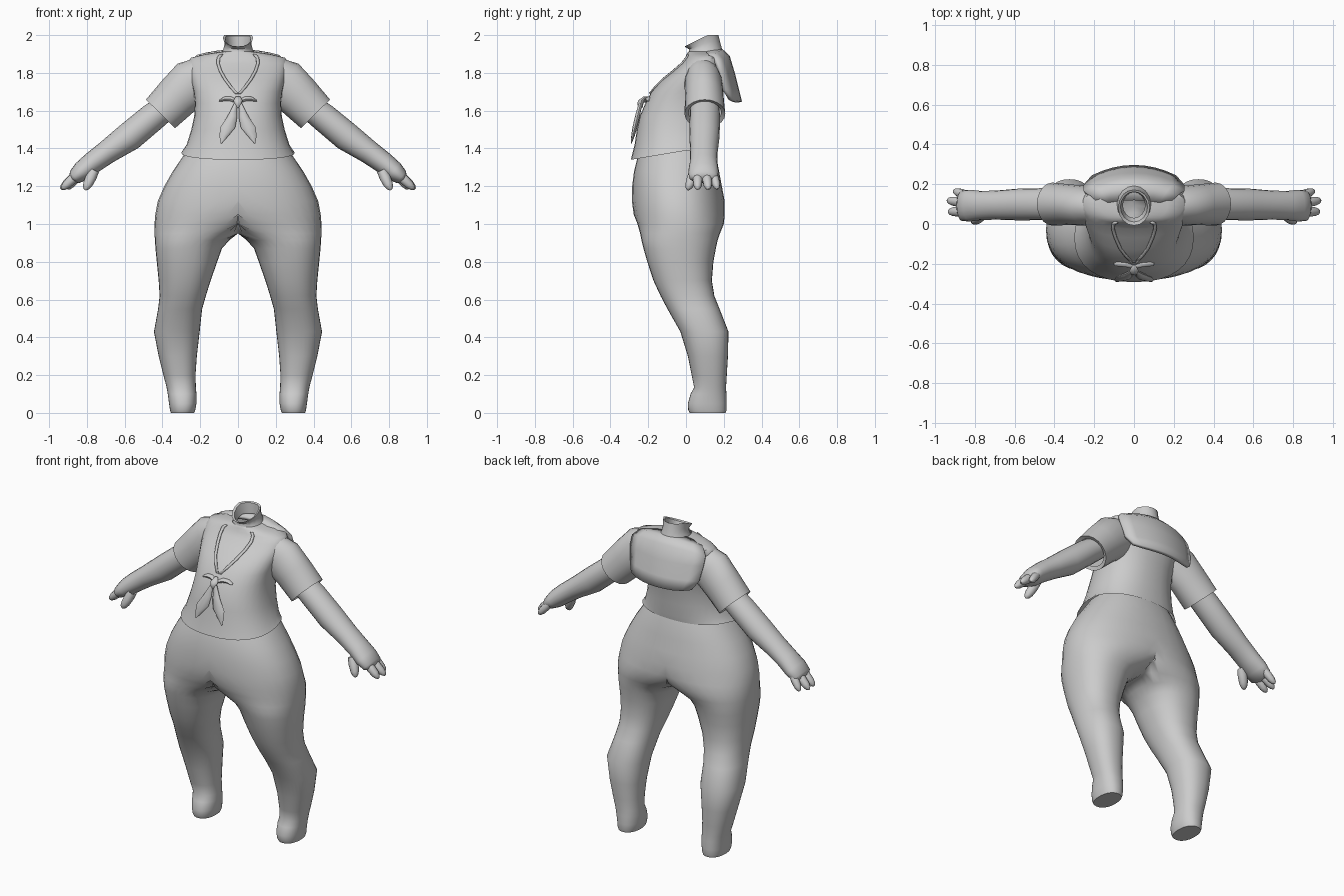
import bpy, bmesh, math
from mathutils import Vector
from mathutils.bvhtree import BVHTree

if "Cube" in bpy.data.objects:
    bpy.data.objects.remove(bpy.data.objects["Cube"])

grey = bpy.data.materials.new("plain grey")
grey.diffuse_color = (0.6, 0.6, 0.6, 1)
grey.use_nodes = True
grey.node_tree.nodes["Principled BSDF"].inputs["Base Color"].default_value = grey.diffuse_color


def finish(name, bm, mirror=False, thick=0.0, angle=50):
    me = bpy.data.meshes.new(name)
    bmesh.ops.recalc_face_normals(bm, faces=bm.faces)
    bm.to_mesh(me)
    bm.free()
    ob = bpy.data.objects.new(name, me)
    bpy.context.collection.objects.link(ob)
    me.materials.append(grey)
    if thick:
        s = ob.modifiers.new("thickness", 'SOLIDIFY')
        s.thickness, s.offset = thick, 0
    if mirror:
        m = ob.modifiers.new("mirror", 'MIRROR')
        m.use_clip = True
        m.merge_threshold = 0.0005
    bpy.ops.object.select_all(action='DESELECT')
    bpy.context.view_layer.objects.active = ob
    ob.select_set(True)
    bpy.ops.object.shade_smooth_by_angle(angle=math.radians(angle))
    return ob


def skin(rings, cap_start=False, cap_end=False):
    """Bridge closed rings of points into a tube."""
    bm = bmesh.new()
    vs = [[bm.verts.new(p) for p in r] for r in rings]
    n = len(vs[0])
    for a, b in zip(vs, vs[1:]):
        for i in range(n):
            j = (i + 1) % n
            bm.faces.new((a[i], a[j], b[j], b[i]))
    if cap_start:
        bm.faces.new(vs[0])
    if cap_end:
        bm.faces.new(vs[-1])
    return bm


def oval(c, u, v, n=24, p=2.0):
    """Superellipse ring around c spanned by u and v."""
    c, u, v = Vector(c), Vector(u), Vector(v)
    pts = []
    for i in range(n):
        t = 2 * math.pi * i / n
        a, b = math.cos(t), math.sin(t)
        pts.append(c + u * math.copysign(abs(a) ** (2 / p), a)
                   + v * math.copysign(abs(b) ** (2 / p), b))
    return pts


def limb(rows, n=20):
    """Rings along a path in the xz plane: x, y, z, radius, y radius."""
    out = []
    for i, (x, y, z, r, ry) in enumerate(rows):
        a, b = rows[max(i - 1, 0)], rows[min(i + 1, len(rows) - 1)]
        d = Vector((b[0] - a[0], 0, b[2] - a[2])).normalized()
        out.append(oval((x, y, z), Vector((-d.z, 0, d.x)) * r, (0, ry, 0), n))
    return out


# Trousers with feet: z, inner x, outer x, front y, back y
legs = [(1.42, -.25, .25, -.23, .14), (1.36, -.29, .29, -.255, .16), (1.28, -.345, .345, -.275, .175),
        (1.2, -.39, .39, -.285, .19), (1.12, -.425, .425, -.286, .205), (1.05, -.33, .438, -.277, .205),
        (1.0, -.17, .442, -.257, .2), (.95, -.04, .442, -.243, .18), (.915, .045, .44, -.236, .168),
        (.87, .085, .437, -.225, .158), (.8, .11, .43, -.205, .145), (.7, .145, .42, -.172, .137),
        (.62, .17, .415, -.135, .15), (.55, .19, .423, -.098, .178), (.43, .203, .445, -.03, .225),
        (.3, .218, .42, .01, .222), (.2, .225, .395, .03, .216), (.135, .223, .378, .043, .212),
        (.1, .22, .372, .024, .214), (.05, .22, .365, .01, .215), (.015, .226, .36, .012, .215),
        (0, .232, .355, .02, .21)]
rings = []
for z, xi, xo, yf, yb in legs:
    r = oval(((xi + xo) / 2, (yf + yb) / 2, z), ((xo - xi) / 2, 0, 0), (0, (yb - yf) / 2, 0), 32, 2.25)
    for p in r:
        p.x = 0 if p.x < 1e-4 else p.x
    rings.append(r)
bm = skin(rings, cap_end=True)
inner = [f for f in bm.faces if all(v.co.x < 1e-4 for v in f.verts)]
bmesh.ops.delete(bm, geom=inner, context='FACES')
finish("trousers", bm, mirror=True)

# Shirt body: z, half width, front y, back y
body = [(1.34, .3, -.292, .155), (1.42, .272, -.272, .16), (1.5, .247, -.26, .166), (1.57, .232, -.245, .175),
        (1.64, .228, -.215, .187), (1.7, .235, -.183, .2), (1.76, .25, -.13, .21), (1.81, .262, -.07, .212),
        (1.85, .266, -.025, .208), (1.88, .25, 0, .2), (1.9, .17, .005, .2), (1.912, .085, .012, .195)]
rings = []
for i, (z, w, yf, yb) in enumerate(body):
    r = oval((0, (yf + yb) / 2, z), (w, 0, 0), (0, (yb - yf) / 2, 0), 32, 2.3)
    if i == 0:
        for p in r:  # hem rises from the front to the sides
            p.z += .05 * min(1, (p.y - yf) / .3)
    rings.append(r)
bm = skin(rings)
surface = BVHTree.FromBMesh(bm)
finish("shirt_body", bm)

# Sleeves with a turned-in cuff
sleeve = limb([(.19, .09, 1.77, .115, .09), (.245, .092, 1.745, .128, .1), (.32, .097, 1.675, .118, .102),
               (.41, .1, 1.583, .108, .108)])
d = Vector((.76, 0, -.65))
mid = Vector((.41, .1, 1.583))
sleeve.append([mid + (p - mid) * .8 - d * .01 for p in sleeve[-1]])
finish("sleeve", skin(sleeve), mirror=True)

# Arms, palms, fingers and thumbs
arm = [(.34, .1, 1.65, .065, .075), (.45, .1, 1.567, .075, .08), (.575, .098, 1.463, .077, .08),
       (.69, .095, 1.383, .063, .073), (.77, .093, 1.325, .058, .073), (.825, .092, 1.28, .054, .08),
       (.865, .092, 1.248, .04, .076), (.88, .092, 1.236, .02, .05)]
finish("arm", skin(limb(arm), cap_end=True), mirror=True)


def finger(name, a, b, r):
    a, b = Vector(a), Vector(b)
    rows = []
    for t, k in ((0, .9), (.35, 1), (.7, .88), (.9, .6), (1, .2)):
        p = a.lerp(b, t)
        rows.append((p.x, p.y, p.z, r * k, r * k))
    finish(name, skin(limb(rows, 10), cap_end=True), mirror=True)


finger("back_finger", (.84, .145, 1.265), (.905, .165, 1.185), .024)
finger("middle_finger", (.85, .108, 1.262), (.938, .118, 1.185), .026)
finger("front_finger", (.85, .062, 1.262), (.932, .062, 1.185), .026)
finger("thumb", (.76, .045, 1.285), (.81, .012, 1.18), .029)

# Open neck with a sloping, flared rim
rings = []
for zf, zb, w, yf, yb in [(1.89, 1.9, .092, .005, .2), (1.91, 1.93, .078, .015, .19),
                          (1.925, 1.965, .07, .015, .18), (1.94, 2.0, .08, -.008, .172),
                          (1.938, 1.995, .068, .01, .162), (1.9, 1.93, .056, .03, .16)]:
    r = oval((0, (yf + yb) / 2, 0), (w, 0, 0), (0, (yb - yf) / 2, 0), 16)
    for p in r:
        t = min(1, (p.y - yf) / (yb - yf) * 1.5)
        p.z = zf + (zb - zf) * t
    rings.append(r)
finish("neck", skin(rings))


def on_shirt(x, z, lift):
    hit = surface.ray_cast(Vector((x, -1, z)), Vector((0, 1, 0)))[0]
    return Vector((x, (hit.y if hit else .02) - lift, z))


# V-shaped collar edging on the chest
bm = bmesh.new()
rows = []
for x, z in [(.0, 1.69), (.03, 1.725), (.06, 1.765), (.085, 1.81), (.098, 1.85), (.095, 1.88), (.08, 1.897)]:
    rows.append([bm.verts.new(on_shirt(x + o, z, .004)) for o in (0, .016)])
for a, b in zip(rows, rows[1:]):
    bm.faces.new((a[0], a[1], b[1], b[0]))
finish("collar_edge", bm, mirror=True, thick=.01)

# Square flap collar on the back: z, y, half width, sideways curve
bm = bmesh.new()
rows = []
for z, y, w, k in [(1.912, .12, .17, .02), (1.915, .19, .215, .05), (1.885, .222, .25, .06),
                   (1.8, .247, .25, .065), (1.71, .27, .235, .065), (1.645, .286, .205, .05)]:
    rows.append([bm.verts.new((w * u / 4, y - k * (u / 4) ** 2, z - .03 * (z > 1.87) * (u / 4) ** 2
                               + .015 * (z < 1.66) * (u / 4) ** 4)) for u in range(-4, 5)])
for a, b in zip(rows, rows[1:]):
    for i in range(8):
        bm.faces.new((a[i], a[i + 1], b[i + 1], b[i]))
finish("back_collar", bm, thick=.022)


# Neck scarf: knot, side loops and pointed tails
def leaf(name, rows, mirror=True):
    rings = [oval((x, y, z), (w, 0, 0), (0, t, 0), 8) for x, y, z, w, t in rows]
    finish(name, skin(rings, True, True), mirror=mirror)


leaf("scarf_knot", [(0, -.215, 1.675, .012, .01), (0, -.235, 1.655, .024, .018),
                    (0, -.242, 1.635, .02, .016), (0, -.24, 1.615, .008, .01)], False)
leaf("scarf_tail", [(.012, -.24, 1.64, .008, .01), (.03, -.257, 1.57, .026, .013), (.055, -.271, 1.51, .04, .013),
                    (.075, -.281, 1.465, .023, .009), (.09, -.29, 1.425, .002, .002)])
loop = [(x, on_shirt(x, z, 0).y, z, r, .016) for x, z, r in
        ((.01, 1.65, .01), (.04, 1.662, .014), (.07, 1.662, .012), (.1, 1.652, .004))]
finish("scarf_loop", skin(limb(loop, 8), True, True), mirror=True)
